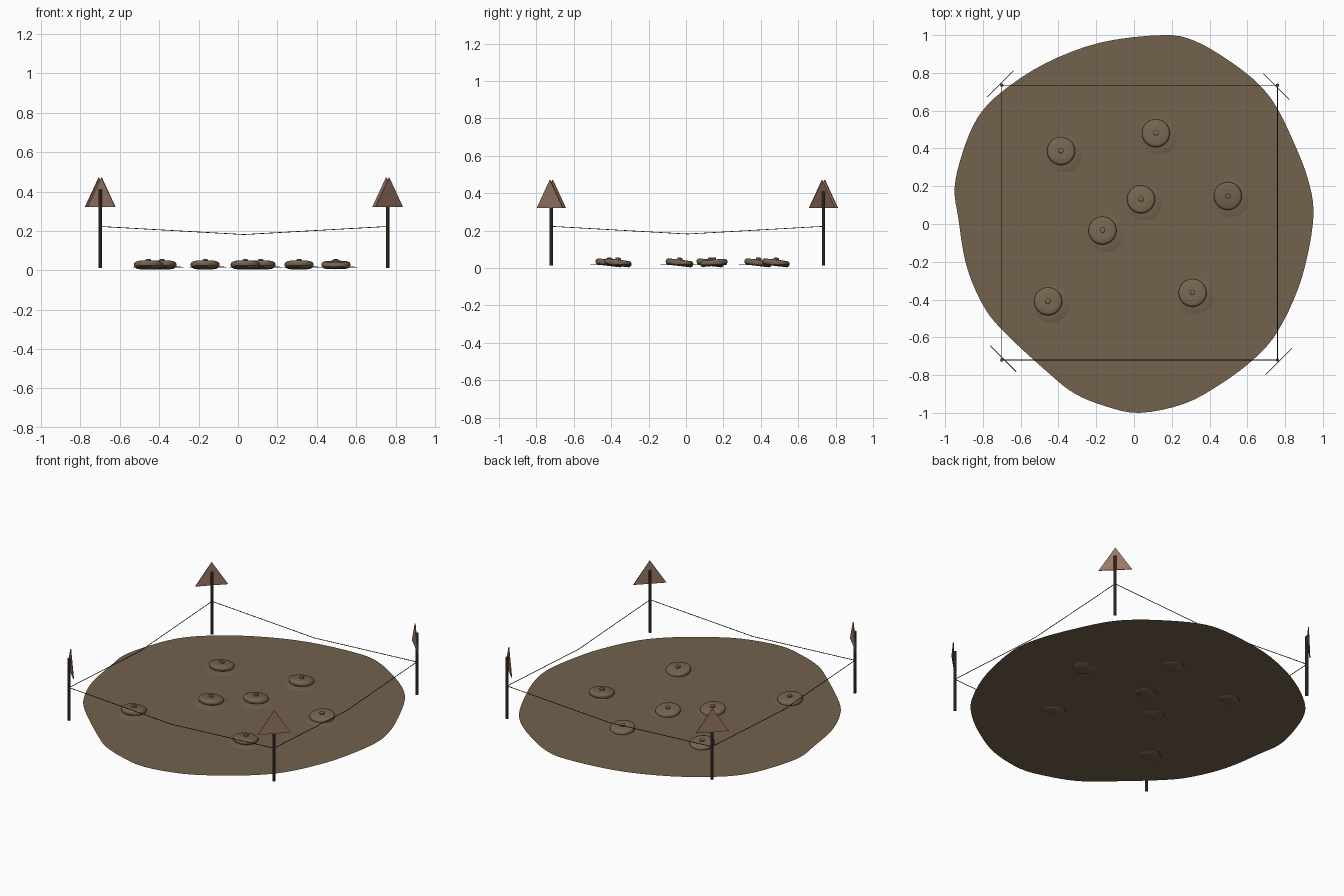
import bpy, bmesh, math
from mathutils import Vector, Matrix

if "Cube" in bpy.data.objects:
    bpy.data.objects.remove(bpy.data.objects["Cube"])

GROUND_Z = 0.015
X0, X1, Y0, Y1 = -0.70, 0.76, -0.72, 0.735


def material(name, rgb):
    m = bpy.data.materials.new(name)
    m.diffuse_color = (*rgb, 1)
    m.use_nodes = True
    m.node_tree.nodes["Principled BSDF"].inputs["Base Color"].default_value = m.diffuse_color
    return m


SOIL = material("soil brown", (0.175, 0.122, 0.076))
SHELL = material("shell brown", (0.18, 0.13, 0.08))
WOOD = material("dark wood", (0.08, 0.056, 0.038))
RUST = material("rusty plate", (0.32, 0.185, 0.13))
WIRE = material("dark wire", (0.02, 0.017, 0.014))


def finish(bm, name, mat, matrix=None, smooth=False):
    bmesh.ops.recalc_face_normals(bm, faces=bm.faces)
    me = bpy.data.meshes.new(name)
    bm.to_mesh(me)
    bm.free()
    me.materials.append(mat)
    ob = bpy.data.objects.new(name, me)
    bpy.context.collection.objects.link(ob)
    if matrix is not None:
        ob.matrix_world = matrix
    if smooth:
        bpy.context.view_layer.objects.active = ob
        ob.select_set(True)
        bpy.ops.object.shade_smooth_by_angle(angle=math.radians(35))
        ob.select_set(False)
    return ob


def lathe(name, profile, mat, matrix, steps=32):
    bm = bmesh.new()
    vs = [bm.verts.new((r, 0, z)) for r, z in profile]
    es = [bm.edges.new(p) for p in zip(vs, vs[1:])]
    bmesh.ops.spin(bm, geom=vs + es, cent=(0, 0, 0), axis=(0, 0, 1),
                   angle=math.tau, steps=steps)
    bmesh.ops.remove_doubles(bm, verts=bm.verts, dist=0.0001)
    return finish(bm, name, mat, matrix, True)


# Ground sheet: a rounded outline through a few points
outline = [Vector(p) for p in [
    (0.15, 1.0), (0.32, 0.97), (0.51, 0.86), (0.66, 0.74), (0.76, 0.61),
    (0.86, 0.40), (0.92, 0.24), (0.95, 0.08), (0.93, -0.11), (0.87, -0.34),
    (0.76, -0.57), (0.64, -0.71), (0.47, -0.84), (0.27, -0.95), (0.03, -1.0),
    (-0.15, -0.965), (-0.31, -0.90), (-0.44, -0.80), (-0.70, -0.56),
    (-0.81, -0.41), (-0.89, -0.21), (-0.93, 0.03), (-0.95, 0.19),
    (-0.91, 0.37), (-0.83, 0.56), (-0.70, 0.70), (-0.47, 0.85), (-0.18, 0.96)]]
bm = bmesh.new()
ring = []
n = len(outline)
for i in range(n):
    a, b, c, d = (outline[(i + k) % n] for k in (-1, 0, 1, 2))
    for t in (0, 0.25, 0.5, 0.75):
        p = 0.5 * (2 * b + (c - a) * t + (2 * a - 5 * b + 4 * c - d) * t * t
                   + (3 * b - a - 3 * c + d) * t ** 3)
        ring.append(bm.verts.new((p.x, p.y, GROUND_Z)))
bm.faces.new(ring)
bmesh.ops.triangulate(bm, faces=bm.faces)
finish(bm, "ground_sheet", SOIL)

# Buried discs with a pressure button, each tilted into a low mound
disc_profile = [(0, -0.017), (0.062, -0.017), (0.071, -0.011), (0.074, -0.003),
                (0.074, 0.005), (0.070, 0.012), (0.062, 0.016), (0.030, 0.017),
                (0.014, 0.017), (0.014, 0.026), (0.011, 0.028), (0, 0.028)]
mound_profile = [(0.098, 0.0), (0.085, 0.003), (0.06, 0.005), (0, 0.005)]
discs = [(-0.386, 0.386, -7), (0.116, 0.48, -7), (0.037, 0.13, -7),
         (0.497, 0.148, 5), (-0.167, -0.035, -7), (-0.455, -0.41, -7),
         (0.31, -0.365, -7)]
for x, y, tilt in discs:
    lathe("buried_disc", disc_profile, SHELL,
          Matrix.Translation((x, y, 0.028)) @ Matrix.Rotation(math.radians(tilt), 4, 'X'))
    lathe("soil_mound", mound_profile, SOIL,
          Matrix.Translation((x + 0.015, y - 0.015, GROUND_Z)))

# Corner posts with triangular warning plates set diagonally
corners = [(X0, Y0), (X1, Y0), (X1, Y1), (X0, Y1)]
for x, y in corners:
    lathe("post", [(0, 0.013), (0.009, 0.013), (0.009, 0.41), (0, 0.41)],
          WOOD, Matrix.Translation((x, y, 0)), 10)
    out = Vector((math.copysign(1, x), math.copysign(1, y), 0)).normalized()
    side = -1 if x * y > 0 else 1
    bm = bmesh.new()
    tri = bm.faces.new([bm.verts.new(p) for p in
                        ((-0.098, -0.0025, 0.322), (0.098, -0.0025, 0.322), (0, -0.0025, 0.472))])
    ext = bmesh.ops.extrude_face_region(bm, geom=[tri])
    bmesh.ops.translate(bm, vec=(0, 0.005, 0),
                        verts=[v for v in ext["geom"] if isinstance(v, bmesh.types.BMVert)])
    angle = math.atan2(out.y, out.x) - math.pi / 2
    finish(bm, "warning_plate", RUST,
           Matrix.Translation(Vector((x, y, 0)) + out * 0.010 * side)
           @ Matrix.Rotation(angle, 4, 'Z'))

# Sagging wire strung around the posts
curve = bpy.data.curves.new("fence_wire", 'CURVE')
curve.dimensions = '3D'
curve.bevel_depth = 0.002
curve.bevel_resolution = 1
curve.materials.append(WIRE)
for (xa, ya), (xb, yb) in zip(corners, corners[1:] + corners[:1]):
    s = curve.splines.new('POLY')
    s.points.add(2)
    s.points[0].co = (xa, ya, 0.223, 1)
    s.points[1].co = ((xa + xb) / 2, (ya + yb) / 2, 0.182, 1)
    s.points[2].co = (xb, yb, 0.223, 1)
bpy.context.collection.objects.link(bpy.data.objects.new("fence_wire", curve))
